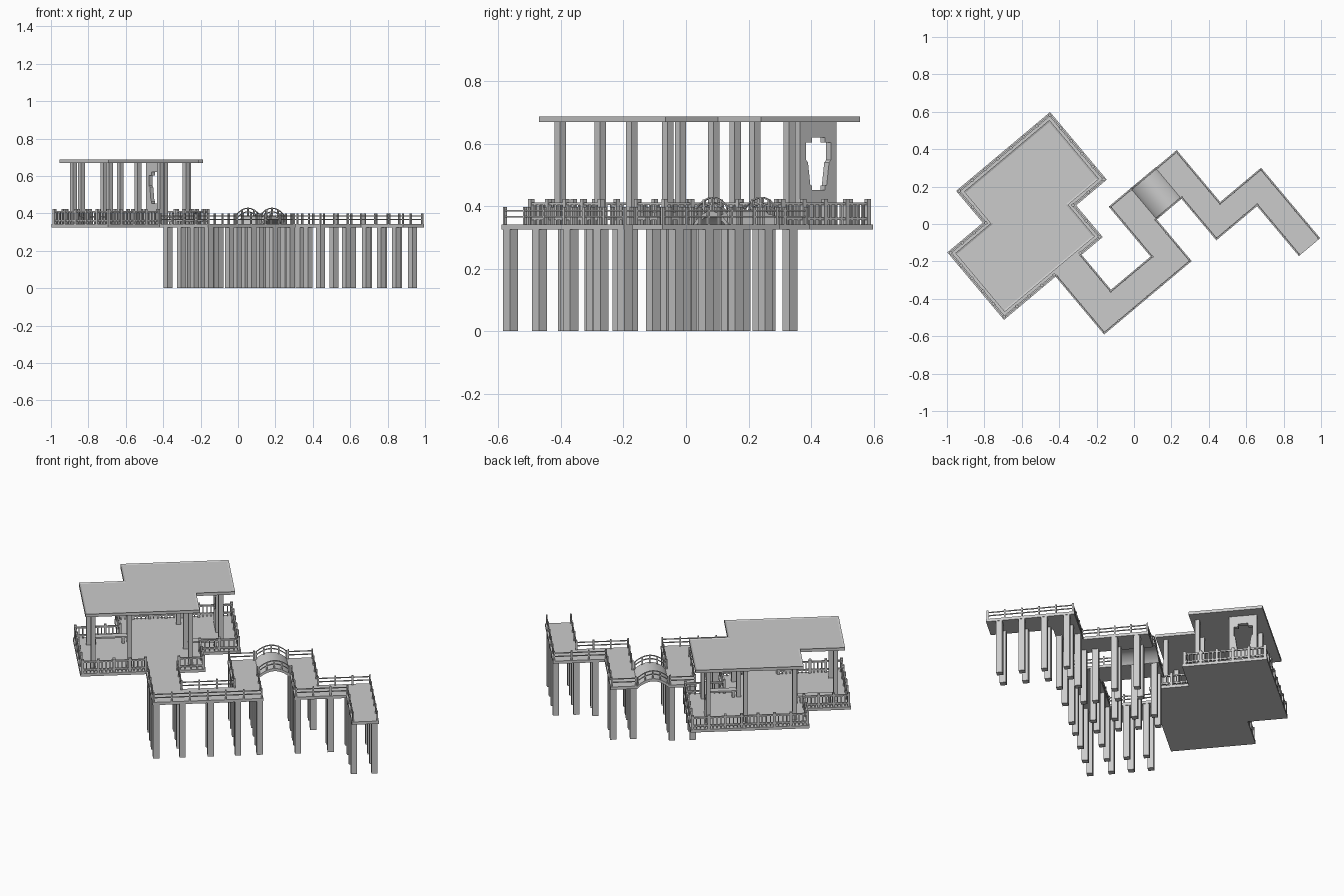
import bpy, bmesh
from math import radians, sin, cos, pi, ceil
from mathutils import Matrix, Vector

if "Cube" in bpy.data.objects:
    bpy.data.objects.remove(bpy.data.objects["Cube"])

TURN = Matrix.Rotation(radians(40), 4, 'Z')   # the whole plan sits at 40 degrees
DECK0, DECK1, ROOF0, ROOF1 = 0.325, 0.342, 0.669, 0.687


def finish(name, bm, smooth=False):
    bmesh.ops.recalc_face_normals(bm, faces=bm.faces)
    me = bpy.data.meshes.new(name)
    bm.transform(TURN)
    bm.to_mesh(me)
    bm.free()
    ob = bpy.data.objects.new(name, me)
    bpy.context.collection.objects.link(ob)
    if smooth:
        bpy.context.view_layer.objects.active = ob
        ob.select_set(True)
        bpy.ops.object.shade_smooth_by_angle(angle=radians(35))
        ob.select_set(False)
    return ob


def box(bm, u0, u1, v0, v1, z0, z1):
    m = Matrix.Translation(((u0 + u1) / 2, (v0 + v1) / 2, (z0 + z1) / 2))
    m = m @ Matrix.Diagonal((abs(u1 - u0), abs(v1 - v0), z1 - z0, 1))
    bmesh.ops.create_cube(bm, size=1, matrix=m)


def post(bm, u, v, s, z0, z1):
    box(bm, u - s / 2, u + s / 2, v - s / 2, v + s / 2, z0, z1)


def slab(name, pts, z0, z1, lip=0):
    bm = bmesh.new()
    f = bm.faces.new([bm.verts.new((u, v, z0)) for u, v in pts])
    r = bmesh.ops.extrude_face_region(bm, geom=[f])
    top = [g for g in r['geom'] if isinstance(g, bmesh.types.BMFace)]
    for vert in [g for g in r['geom'] if isinstance(g, bmesh.types.BMVert)]:
        vert.co.z = z1
    bmesh.ops.recalc_face_normals(bm, faces=bm.faces)
    if lip:
        bmesh.ops.inset_region(bm, faces=top, thickness=lip)
        for vert in top[0].verts:
            vert.co.z -= 0.004
    return finish(name, bm)


def ell(d):
    # two overlapping rectangles, inset by d
    a0, a1, b0, b1 = -0.862 + d, -0.173 - d, 0.054 + d, 0.525 - d
    c0, c1, e0, e1 = -0.615 + d, 0.041 - d, 0.275 + d, 0.747 - d
    return [(a0, b0), (a1, b0), (a1, e0), (c1, e0), (c1, e1), (c0, e1), (c0, b1), (a0, b1)]


def railing(name, path, gap, size, top, rails, rail_w, bars=0):
    bm = bmesh.new()
    for k, (p, q) in enumerate(zip(path, path[1:])):
        p, q = Vector(p), Vector(q)
        n = max(1, round((q - p).length / gap))
        for i in range(0 if k == 0 else 1, n + 1):
            c = p.lerp(q, i / n)
            post(bm, c.x, c.y, size, DECK1, top)
        for i in range(n):
            for j in range(1, bars + 1):
                c = p.lerp(q, (i + j / (bars + 1)) / n)
                post(bm, c.x, c.y, 0.006, DECK1, rails[-1])
        h = rail_w / 2
        for z in rails:
            box(bm, min(p.x, q.x) - h, max(p.x, q.x) + h,
                min(p.y, q.y) - h, max(p.y, q.y) + h, z - h, z + h)
    return finish(name, bm)


# Pavilion floor and roof
slab("pavilion_floor", ell(0), DECK0, DECK1)
slab("pavilion_roof", ell(0.03), ROOF0, ROOF1, 0.014)

# Roof columns
bm = bmesh.new()
for u, v in [(-.785, .134), (-.586, .134), (-.25, .134), (-.785, .433), (-.56, .447),
             (-.54, .658), (-.27, .658), (-.065, .342), (-.26, .335)]:
    post(bm, u, v, 0.026, DECK1, ROOF0)
finish("roof_columns", bm)

# Wall with vase-shaped window, built as an outline bridged to its opening
half = [(.028, .452), (.028, .466), (.034, .466), (.044, .54), (.052, .548),
        (.052, .603), (.028, .603), (.028, .62)]
hole = half + [(-a, z) for a, z in reversed(half)]
V0, V1, VC = 0.52, 0.674, 0.598
bm = bmesh.new()


def wall_loop(pts):
    vs = [bm.verts.new((-0.077, a, z)) for a, z in pts]
    return [bm.edges.new((vs[i], vs[(i + 1) % len(vs)])) for i in range(len(vs))]


edges = wall_loop([(V0, DECK1), (V1, DECK1), (V1, ROOF0), (V0, ROOF0)])
edges += wall_loop([(VC + a, z) for a, z in hole])
bmesh.ops.triangle_fill(bm, edges=edges, use_beauty=True)
r = bmesh.ops.extrude_face_region(bm, geom=bm.faces[:])
for g in r['geom']:
    if isinstance(g, bmesh.types.BMVert):
        g.co.x += 0.024
finish("window_wall", bm)

# Benches between columns
bm = bmesh.new()
for u0, u1, v in [(-.25, -.075, .338), (-.775, -.57, .44)]:
    box(bm, u0, u1, v - .02, v + .02, .378, .387)
    for t in (.12, .88):
        u = u0 + (u1 - u0) * t
        box(bm, u - .007, u + .007, v - .014, v + .014, DECK1, .378)
finish("benches", bm)

# Pavilion balustrade, open where the walkway joins
i = ell(0.012)
railing("pavilion_balustrade", [(-.32, i[0][1])] + i[1:] + [i[0], (-.502, i[0][1])],
        0.09, 0.015, 0.423, (0.36, 0.408), 0.009, 3)

# Zigzag walkway decks
slab("walkway_near", [(-.502, .054), (-.502, -.35), (.109, -.35), (.109, .158),
                      (-.044, .158), (-.044, -.19), (-.32, -.19), (-.32, .054)], DECK0, DECK1)
slab("walkway_far", [(.281, .156), (.281, -.35), (.565, -.35), (.565, -.698), (.714, -.698),
                     (.714, -.206), (.429, -.206), (.429, .156)], DECK0, DECK1)

# Walkway railings
for n, path in enumerate([
        [(-.328, .054), (-.328, -.198), (-.036, -.198), (-.036, .15), (.101, .15)],
        [(-.494, .054), (-.494, -.342), (.101, -.342), (.101, -.055)],
        [(.289, .148), (.421, .148), (.421, -.214), (.706, -.214), (.706, -.69)],
        [(.289, -.055), (.289, -.342), (.573, -.342), (.573, -.69)]]):
    railing("walkway_railing_%d" % (n + 1), path, 0.1, 0.009, 0.398, (0.366, 0.386), 0.005)

# Piles under the walkway
piles = [(u, v) for u in (-.48, -.34) for v in (.01, -.1, -.21)]
piles += [(u, -.33) for u in (-.48, -.335, -.18, -.03, .09)]
piles += [(-.18, -.21)]
piles += [(u, v) for u in (-.025, .09) for v in (-.21, -.09, .02, .13)]
piles += [(u, v) for u in (.30, .41) for v in (.09, -.035)] + [(.30, -.16)]
piles += [(u, v) for u in (.30, .48) for v in (-.33, -.226)]
piles += [(u, v) for u in (.582, .695) for v in (-.25, -.375, -.5, -.625)]
bm = bmesh.new()
for u, v in piles:
    post(bm, u, v, 0.034, 0, DECK0)
finish("piles", bm)

# Arched bridge
B0, B1, RISE, N = 0.109, 0.281, 0.042, 20


def arch_z(t):
    return DECK1 + RISE * sin(pi * t) ** 0.8


def arch(name, v0, v1, lift, thick):
    bm = bmesh.new()
    rings = []
    for k in range(N + 1):
        u, z = B0 + (B1 - B0) * k / N, arch_z(k / N) + lift
        rings.append([bm.verts.new(c) for c in ((u, v0, z - thick), (u, v1, z - thick),
                                                (u, v1, z), (u, v0, z))])
    for a, b in zip(rings, rings[1:]):
        for j in range(4):
            bm.faces.new((a[j], a[(j + 1) % 4], b[(j + 1) % 4], b[j]))
    bm.faces.new(rings[0])
    bm.faces.new(rings[-1])
    return finish(name, bm, True)


arch("bridge_deck", -.06, .158, 0, 0.016)
bm = bmesh.new()
for side, v in (("left", .15), ("right", -.052)):
    for lift in (.026, .046):
        arch("bridge_rail_%s" % side, v - .003, v + .003, lift, .005)
    for k in range(5):
        t = .02 + .24 * k
        z = arch_z(t)
        post(bm, B0 + (B1 - B0) * t, v, .008, z - .008, z + .046)
finish("bridge_posts", bm)
